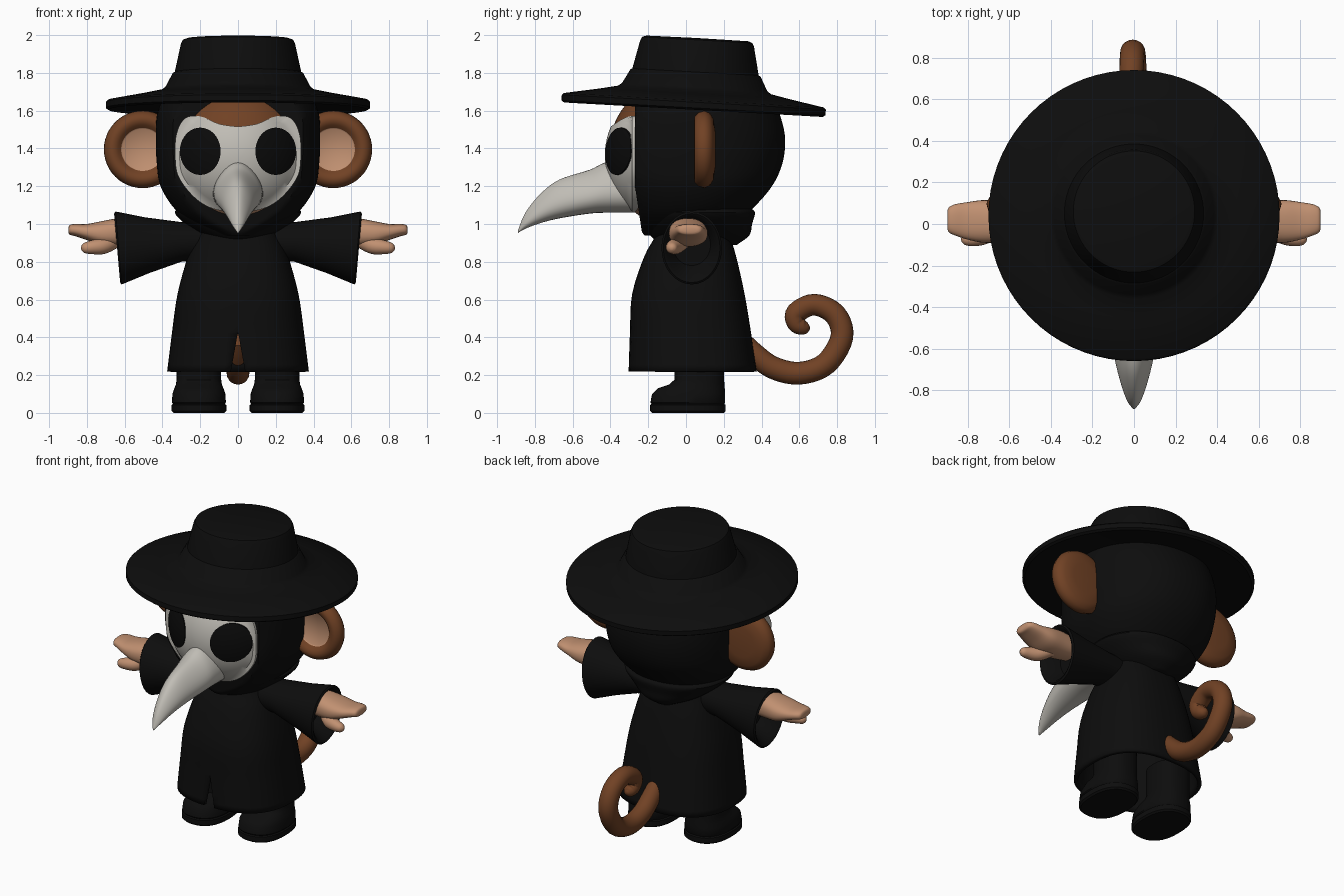
import bpy, bmesh, math
from mathutils import Vector, Matrix

if bpy.data.objects.get("Cube"):
    bpy.data.objects.remove(bpy.data.objects["Cube"])


def material(name, rgb):
    m = bpy.data.materials.new(name)
    m.use_nodes = True
    m.diffuse_color = (*rgb, 1)
    m.node_tree.nodes["Principled BSDF"].inputs["Base Color"].default_value = (*rgb, 1)
    return m


BLACK = material("black_cloth", (0.004, 0.004, 0.004))
LENS = material("lens_black", (0.003, 0.003, 0.003))
BROWN = material("brown_fur", (0.165, 0.054, 0.018))
SKIN = material("tan_skin", (0.53, 0.28, 0.165))
BONE = material("bone_white", (0.53, 0.51, 0.465))


def smooth(pts, n=5):
    """Catmull-Rom through tuples of any length."""
    out = []
    for i in range(len(pts) - 1):
        a, b, c, d = (pts[min(max(i + k, 0), len(pts) - 1)] for k in (-1, 0, 1, 2))
        for j in range(n):
            t = j / n
            out.append(tuple(q + 0.5 * t * (r - p + t * (2 * p - 5 * q + 4 * r - s + t * (3 * (q - r) + s - p)))
                             for p, q, r, s in zip(a, b, c, d)))
    return out + [tuple(pts[-1])]


def loft(name, rings, mats, caps=(True, True), rule=None, angle=40):
    """Skin a list of equal closed rings into a mesh object."""
    bm = bmesh.new()
    vs = [[bm.verts.new(p) for p in ring] for ring in rings]
    n = len(vs[0])
    for a, b in zip(vs, vs[1:]):
        for i in range(n):
            bm.faces.new((a[i], a[(i + 1) % n], b[(i + 1) % n], b[i]))
    for ring, cap in ((vs[0], caps[0]), (vs[-1], caps[1])):
        if cap:
            bm.faces.new(ring)
    bmesh.ops.recalc_face_normals(bm, faces=bm.faces)
    if rule:
        for f in bm.faces:
            f.material_index = rule(f.calc_center_median())
    me = bpy.data.meshes.new(name)
    bm.to_mesh(me)
    bm.free()
    for m in mats:
        me.materials.append(m)
    ob = bpy.data.objects.new(name, me)
    bpy.context.collection.objects.link(ob)
    bpy.ops.object.select_all(action='DESELECT')
    ob.select_set(True)
    bpy.context.view_layer.objects.active = ob
    bpy.ops.object.shade_smooth_by_angle(angle=math.radians(angle))
    return ob


def angles(n):
    return [2 * math.pi * i / n for i in range(n)]


def power(v, p):
    return math.copysign(abs(v) ** (2 / p), v)


def level(z, rx, y0, y1, cx=0, p=2.2, n=48, front=-9):
    """Horizontal rounded ring between y0 and y1, flattened at front."""
    return [(cx + rx * power(math.cos(a), p),
             max(front, (y0 + y1) / 2 + (y1 - y0) / 2 * power(math.sin(a), p)), z) for a in angles(n)]


def tube(name, path, mat, ref, n=20):
    """Round tube along points of (x, y, z, radius)."""
    rings = []
    for i, q in enumerate(path):
        t = Vector(path[min(i + 1, len(path) - 1)][:3]) - Vector(path[max(i - 1, 0)][:3])
        u = t.cross(Vector(ref)).normalized()
        v = t.cross(u).normalized()
        rings.append([Vector(q[:3]) + q[3] * (u * math.cos(a) + v * math.sin(a)) for a in angles(n)])
    return loft(name, rings, [mat], angle=60)


# Hat: turned profile, tipped back slightly
hat_profile = [(0.01, 0.04), (0.4, 0.035), (0.685, -0.015), (0.7, -0.005), (0.7, 0.025), (0.69, 0.035),
               (0.5, 0.07), (0.405, 0.09), (0.385, 0.105), (0.345, 0.18), (0.335, 0.185),
               (0.302, 0.335), (0.292, 0.355), (0.27, 0.363), (0.01, 0.365)]
hat = loft("hat", [[(r * math.cos(a), r * math.sin(a), z) for a in angles(72)] for r, z in hat_profile], [BLACK])
hat.data.transform(Matrix.Translation((0, 0.04, 1.62)) @ Matrix.Rotation(math.radians(-3.2), 4, 'X'))

# Hood with a flat front
hood = [(0.94, 0.1, -0.22, 0.12), (1.0, 0.23, -0.27, 0.24), (1.08, 0.335, -0.33, 0.35), (1.2, 0.41, -0.4, 0.455),
        (1.32, 0.43, -0.44, 0.51), (1.45, 0.435, -0.44, 0.525), (1.57, 0.43, -0.42, 0.5), (1.67, 0.4, -0.38, 0.46)]
loft("hood", [level(*s, n=64, front=-0.27 + 0.03 * max(0, 1.2 - s[0]) / 0.2) for s in smooth(hood)], [BLACK])

# Collar drape
collar = [(0.89, 0.1, -0.13, 0.27), (0.94, 0.2, -0.19, 0.335), (1.0, 0.28, -0.225, 0.35),
          (1.06, 0.335, -0.235, 0.365), (1.085, 0.3, -0.2, 0.34)]
loft("collar", [level(*s) for s in smooth(collar, 4)], [BLACK])

# Head: brown above the brow, tan below
head = [[(0.36 * math.sin(t) * math.cos(a), -0.1 + 0.31 * math.sin(t) * math.sin(a), 1.37 + 0.37 * math.cos(t))
         for a in angles(48)] for t in [0.02 + 3.1 * i / 32 for i in range(33)]]
loft("head", head, [SKIN, BROWN], rule=lambda c: int(c.z > 1.45))


# Mask and lenses, both lying on the same curved shell
def shell(x, z):
    d = 1 - (x / 0.37) ** 2 - ((z - 1.36) / 0.36) ** 2
    return min(-0.285, -0.1 - 0.33 * math.sqrt(max(d, 0)))


def plate(name, outline, centre, mat, lift, depth):
    def ring(t, back=0):
        pts = [(centre[0] + (x - centre[0]) * t, centre[1] + (z - centre[1]) * t) for x, z in outline]
        return [(x, shell(x, z) - lift + back, z) for x, z in pts]
    loft(name, [ring(i / 14) if i else ring(0.01) for i in range(15)] + [ring(1, depth)], [mat])


half = smooth([(0, 1.515), (0.1, 1.53), (0.2, 1.57), (0.28, 1.56), (0.325, 1.48), (0.333, 1.36),
               (0.315, 1.25), (0.23, 1.14), (0.13, 1.08), (0, 1.06)], 5)
plate("mask", half + [(-x, z) for x, z in half[-2:0:-1]], (0, 1.33), BONE, 0, 0.04)
for s, side in ((1, "left"), (-1, "right")):
    oval = [(s * 0.2 + 0.108 * math.cos(a), 1.385 + 0.125 * math.sin(a)) for a in angles(48)]
    plate(side + "_lens", oval, (s * 0.2, 1.385), LENS, 0.008, 0.009)

# Beak: sections along y, narrow on top
beak = [(-0.24, 1.34, 1.06, 0.13), (-0.41, 1.33, 1.06, 0.125), (-0.51, 1.287, 1.055, 0.115),
        (-0.67, 1.235, 1.03, 0.085), (-0.77, 1.16, 1.005, 0.06), (-0.85, 1.06, 0.975, 0.032),
        (-0.89, 0.965, 0.952, 0.004)]
loft("beak", [[(w * math.cos(a) * (1 - 0.3 * math.sin(a)), y, (t + b) / 2 + (t - b) / 2 * math.sin(a))
               for a in angles(32)] for y, t, b, w in smooth(beak)], [BONE], angle=60)

# Robe: hollow shell with a front slit
robe_rings = [(0.22, 0.375, -0.305, 0.375), (0.42, 0.35, -0.297, 0.345), (0.63, 0.32, -0.285, 0.31),
              (0.83, 0.265, -0.22, 0.265), (0.94, 0.22, -0.16, 0.23), (1.05, 0.18, -0.12, 0.2)]
robe = loft("robe", [level(*s, p=2.5) for s in smooth(robe_rings, 4)], [BLACK], caps=(False, True))
cutter = loft("slit_cutter", [[(-0.05, y, 0.15), (0.05, y, 0.15), (0, y, 0.43)] for y in (-0.6, -0.1)], [BLACK])
cutter.hide_render = True
solid = robe.modifiers.new("thickness", 'SOLIDIFY')
solid.thickness = 0.025
solid.offset = -1
cut = robe.modifiers.new("slit", 'BOOLEAN')
cut.operation = 'DIFFERENCE'
cut.object = cutter
bpy.context.view_layer.objects.active = robe
for name in ("thickness", "slit"):
    bpy.ops.object.modifier_apply(modifier=name)
bpy.data.objects.remove(cutter)


def upright(s, x, top, bottom, y0, y1, lean=0, p=2, n=32):
    """Ring facing sideways, leaning out at the top."""
    return [(s * (x + lean * math.sin(a)), (y0 + y1) / 2 + (y1 - y0) / 2 * power(math.cos(a), p),
             (top + bottom) / 2 + (top - bottom) / 2 * power(math.sin(a), p)) for a in angles(n)]


sleeve = [(0.1, 1.0, 0.82, -0.07, 0.13), (0.3, 1.01, 0.8, -0.09, 0.15), (0.48, 1.035, 0.74, -0.11, 0.17, 0.01),
          (0.632, 1.066, 0.68, -0.13, 0.19, 0.016), (0.64, 1.055, 0.69, -0.12, 0.18, 0.016),
          (0.63, 1.04, 0.71, -0.105, 0.165, 0.016), (0.52, 1.0, 0.78, -0.07, 0.13, 0.01)]
hand = [(0.5, 1.01, 0.89, -0.05, 0.09), (0.62, 1.03, 0.88, -0.085, 0.105), (0.72, 1.015, 0.885, -0.09, 0.115),
        (0.8, 1.0, 0.915, -0.075, 0.105), (0.86, 1.0, 0.935, -0.055, 0.095), (0.89, 0.995, 0.943, -0.04, 0.08),
        (0.898, 0.98, 0.955, -0.02, 0.06)]
thumb = [(0.64, 0, 0.92, 0.04), (0.71, -0.05, 0.885, 0.043), (0.77, -0.07, 0.877, 0.037),
         (0.815, -0.075, 0.872, 0.026), (0.83, -0.077, 0.87, 0.008)]
boot = [(0, 0.135, -0.18, 0.2), (0.01, 0.145, -0.19, 0.21), (0.042, 0.145, -0.19, 0.21), (0.047, 0.137, -0.182, 0.202),
        (0.055, 0.143, -0.188, 0.207), (0.1, 0.14, -0.18, 0.207), (0.13, 0.13, -0.15, 0.205),
        (0.15, 0.122, -0.09, 0.203), (0.175, 0.118, -0.062, 0.202), (0.36, 0.118, -0.06, 0.2)]
ear = [(0.004, 0.155), (0.1, 0.155), (0.16, 0.146), (0.192, 0.127), (0.205, 0.098), (0.196, 0.066),
       (0.175, 0.046), (0.152, 0.043), (0.13, 0.054), (0.114, 0.072), (0.108, 0.077), (0.004, 0.08)]

# Paired limbs and ears
for s, side in ((1, "left"), (-1, "right")):
    loft(side + "_sleeve", [upright(s, *r) for r in sleeve], [BLACK])
    loft(side + "_hand", [upright(s, *r, p=2.4) for r in smooth(hand, 4)], [SKIN], angle=70)
    tube(side + "_thumb", [(s * x, y, z, r) for x, y, z, r in smooth(thumb, 4)], SKIN, (0, 0, 1))
    loft(side + "_boot", [level(*r, cx=s * 0.207, p=2.4, n=40) for r in boot], [BLACK])
    rings = [[(s * 0.505 + r * math.cos(a), y, 1.395 + r * math.sin(a)) for a in angles(48)] for r, y in ear]
    loft(side + "_ear", rings, [BROWN, SKIN], angle=50,
         rule=lambda c: int(c.y < 0.09 and math.hypot(c.x - s * 0.505, c.z - 1.395) < 0.118))

# Curled tail
tail = [(0, 0.29, 0.39, 0.05), (0, 0.36, 0.315, 0.057), (0, 0.46, 0.24, 0.06), (0, 0.6, 0.21, 0.06),
        (0, 0.74, 0.26, 0.06), (-0.005, 0.825, 0.4, 0.06), (-0.01, 0.79, 0.52, 0.059), (-0.015, 0.68, 0.573, 0.057),
        (-0.02, 0.585, 0.53, 0.056), (-0.02, 0.585, 0.475, 0.05), (-0.02, 0.62, 0.455, 0.042),
        (-0.02, 0.645, 0.455, 0.025), (-0.02, 0.655, 0.457, 0.006)]
tube("tail", smooth(tail), BROWN, (1, 0, 0))
